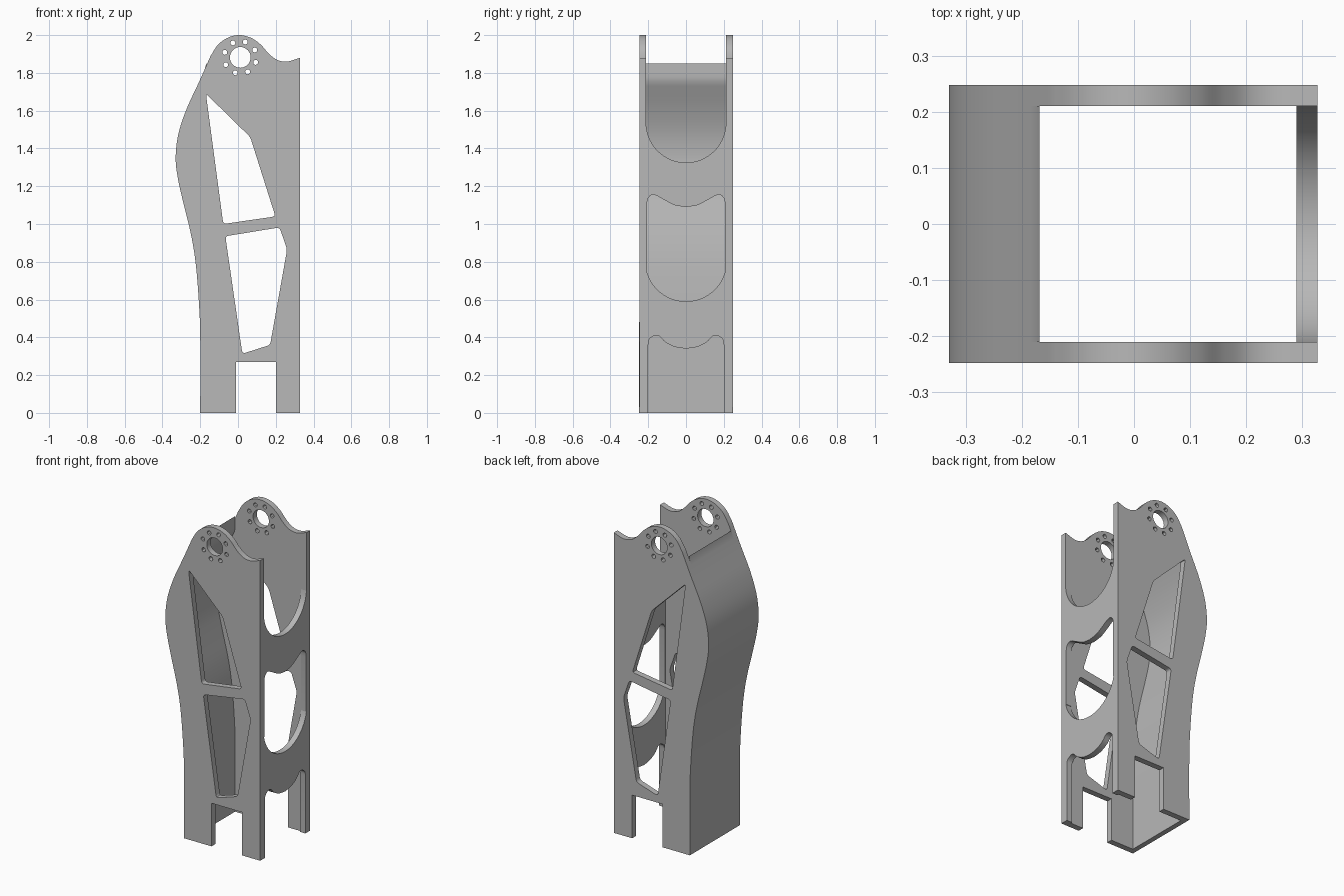
import bpy, bmesh, math
from mathutils import Vector, Matrix

cube = bpy.data.objects.get("Cube")
if cube:
    bpy.data.objects.remove(cube)

grey = bpy.data.materials.new("plain grey")
grey.use_nodes = True
grey.diffuse_color = (0.48, 0.48, 0.48, 1)
grey.node_tree.nodes["Principled BSDF"].inputs["Base Color"].default_value = (0.48, 0.48, 0.48, 1)

HALF = 0.2475      # half the overall depth
WALL = 0.037       # sheet thickness
INNER = HALF - WALL
RIGHT = 0.327

# Orientations of a flat sheet: drawn in x-z, or in y-z
FACE_Y = Matrix.Rotation(math.pi / 2, 4, 'X')
FACE_X = Matrix(((0, 0, 1, 0), (1, 0, 0, 0), (0, 1, 0, 0), (0, 0, 0, 1)))


def smooth_path(pts, steps=6):
    """Catmull-Rom curve through the points."""
    p = [Vector(q) for q in pts]
    p = [2 * p[0] - p[1]] + p + [2 * p[-1] - p[-2]]
    out = []
    for a, b, c, d in zip(p, p[1:], p[2:], p[3:]):
        for i in range(steps):
            t = i / steps
            out.append(0.5 * (2 * b + (c - a) * t + (2 * a - 5 * b + 4 * c - d) * t**2
                              + (3 * b - a - 3 * c + d) * t**3))
    return out + [p[-2]]


def rounded(pts, r=0.018, steps=4):
    """Polygon with softened corners."""
    p = [Vector(q) for q in pts]
    out = []
    for i, b in enumerate(p):
        s = b + (p[i - 1] - b).normalized() * r
        e = b + (p[(i + 1) % len(p)] - b).normalized() * r
        for k in range(steps + 1):
            t = k / steps
            out.append(s * (1 - t)**2 + b * 2 * t * (1 - t) + e * t * t)
    return out


def circle(cx, cz, r, n):
    return [(cx + r * math.cos(math.tau * i / n), cz + r * math.sin(math.tau * i / n))
            for i in range(n)]


def arc_bottom(low, r, half, n=24):
    """Bowl-shaped arc running from -half to +half."""
    a = math.asin(half / r)
    return [(r * math.sin(a * (2 * i / n - 1)), low + r - r * math.cos(a * (2 * i / n - 1)))
            for i in range(n + 1)]


def sheet(name, loops, depth, turn, offset):
    """Solid sheet from an outline and its holes."""
    cu = bpy.data.curves.new(name, 'CURVE')
    cu.dimensions, cu.fill_mode, cu.extrude = '2D', 'BOTH', depth / 2
    for loop in loops:
        s = cu.splines.new('POLY')
        s.points.add(len(loop) - 1)
        for pt, q in zip(s.points, loop):
            pt.co = (q[0], q[1], 0, 1)
        s.use_cyclic_u = True
    tmp = bpy.data.objects.new(name + "_outline", cu)
    bpy.context.collection.objects.link(tmp)
    dg = bpy.context.evaluated_depsgraph_get()
    me = bpy.data.meshes.new_from_object(tmp.evaluated_get(dg))
    bpy.data.objects.remove(tmp)
    bm = bmesh.new()
    bm.from_mesh(me)
    bmesh.ops.remove_doubles(bm, verts=bm.verts, dist=1e-5)
    bmesh.ops.transform(bm, matrix=Matrix.Translation(offset) @ turn, verts=bm.verts)
    bmesh.ops.recalc_face_normals(bm, faces=bm.faces)
    bm.to_mesh(me)
    bm.free()
    me.materials.clear()
    me.materials.append(grey)
    ob = bpy.data.objects.new(name, me)
    bpy.context.collection.objects.link(ob)
    bpy.ops.object.select_all(action='DESELECT')
    ob.select_set(True)
    bpy.context.view_layer.objects.active = ob
    bpy.ops.object.shade_smooth_by_angle(angle=math.radians(30))
    return ob


# Curved back edge, then the rounded head and the dip beside it
back_edge = smooth_path([(-.2, 0), (-.2, .4), (-.208, .6), (-.225, .8), (-.25, .95),
                         (-.289, 1.11), (-.318, 1.24), (-.33, 1.35), (-.316, 1.475),
                         (-.273, 1.607), (-.205, 1.755), (-.145, 1.89)])
head_edge = smooth_path([(-.145, 1.89), (-.105, 1.95), (-.05, 1.988), (.01, 2), (.07, 1.985),
                         (.12, 1.95), (.16, 1.905), (.205, 1.87), (.26, 1.86), (RIGHT, 1.88)])
notch = [(RIGHT, 0), (.2, 0), (.2, .27), (-.01, .27), (-.01, 0)]
outline = back_edge + head_edge[1:] + notch

# Windows, pivot hole and bolt ring
upper_window = rounded([(-.17, 1.69), (.065, 1.46), (.198, 1.04), (-.078, 1.0)])
lower_window = rounded([(-.067, .935), (.22, .982), (.26, .865), (.17, .36), (.023, .313)])
px, pz = .012, 1.882
bolts = [circle(px + .086 * math.cos(math.radians(27 + 45 * k)),
                pz + .086 * math.sin(math.radians(27 + 45 * k)), .013, 12) for k in range(8)]
loops = [outline, upper_window, lower_window, circle(px, pz, .055, 32)] + bolts
for name, side in (("front_plate", -1), ("rear_plate", 1)):
    sheet(name, loops, WALL, FACE_Y, (0, side * (HALF - WALL / 2), 0))

# Curved wall joining the plates, tapering to an edge at its top
outer = [p for p in back_edge if p[0] < -.17 or p[1] < 1.5]
outer.append(Vector((-.168, 1.85)))
inner = [(min(p[0] + .034, -.168), p[1]) for p in outer[:-1]]
sheet("curved_wall", [outer + inner[::-1]], 2 * INNER, FACE_Y, (0, 0, 0))


def eared_edge(dip, peak, ear, half, foot):
    """Underside that dips in the middle and rises to a rounded ear at each side."""
    right = smooth_path([(0, dip), (.06, dip + .01), (.11, dip + .035), (ear - .015, peak - .005),
                         (ear + .01, peak), (half - .006, peak - .02), (half, peak - .05)], 4)
    right = [(p[0], p[1]) for p in right] + [(half, foot)]
    left = [(-y, z) for y, z in right[1:]]
    return right[::-1] + left


# Two cross webs on the open side
for name, low, r, edge in (
        ("upper_web", 1.325, .2115, eared_edge(1.09, 1.155, .17, .207, .76)),
        ("lower_web", .59, .215, eared_edge(.34, .41, .155, .2, 0))):
    bowl = arc_bottom(low, r, INNER)
    foot = edge[0][1]
    web = bowl + [(INNER, foot)] + edge + [(-INNER, foot)]
    sheet(name, [web], WALL, FACE_X, (RIGHT - WALL / 2, 0, 0))
